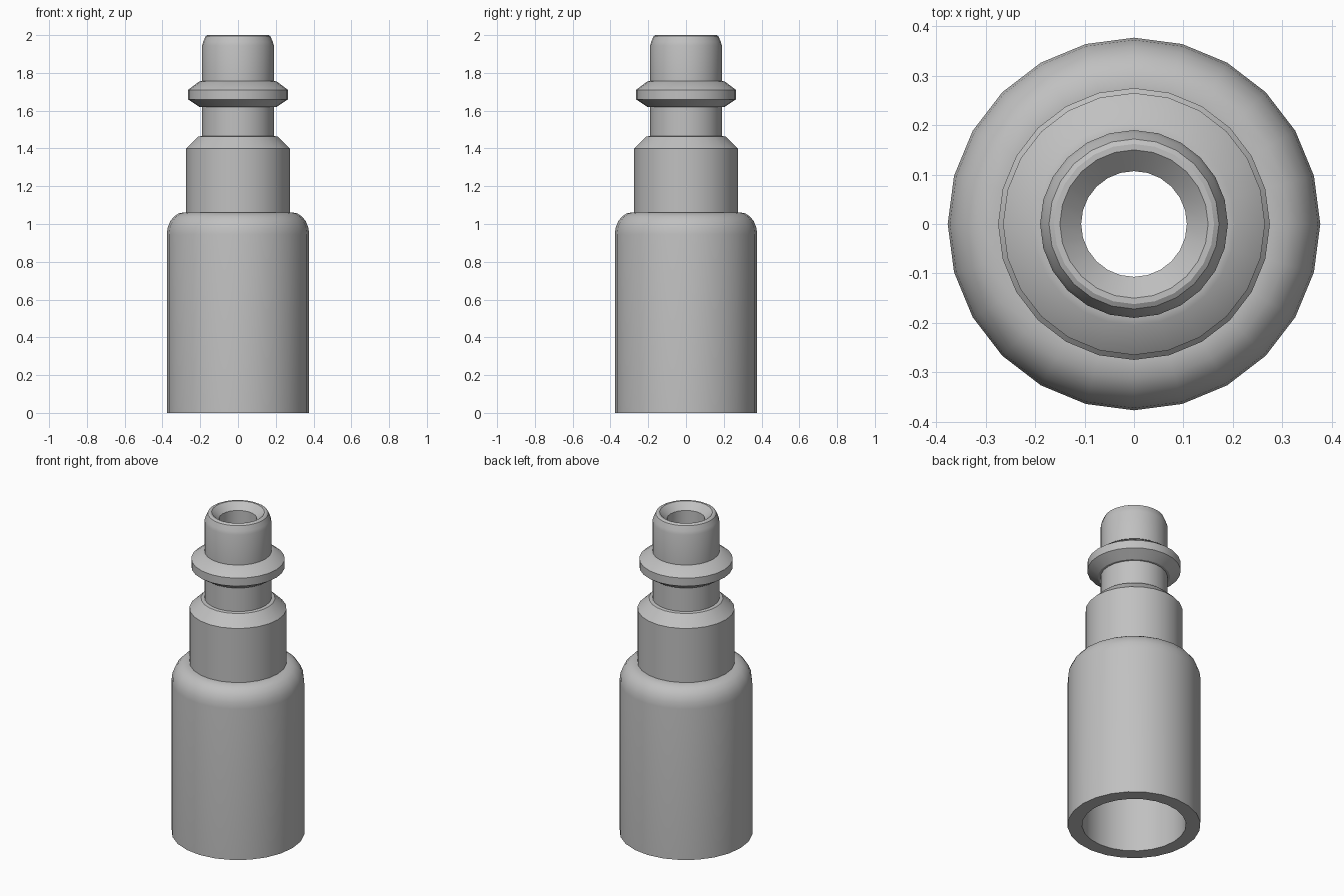
import bpy, bmesh
from math import tau, pi, sin, cos

SIDES = 24

cube = bpy.data.objects.get("Cube")
if cube:
    bpy.data.objects.remove(cube, do_unlink=True)

metal = bpy.data.materials.new("grey_metal")
metal.use_nodes = True
grey = (0.53, 0.53, 0.53, 1)
metal.diffuse_color = grey
metal.node_tree.nodes["Principled BSDF"].inputs["Base Color"].default_value = grey


def lathe(name, profile):
    """Spin a closed (radius, height) profile around the z axis."""
    bm = bmesh.new()
    verts = [bm.verts.new((r, 0, z)) for r, z in profile]
    edges = [bm.edges.new((a, b)) for a, b in zip(verts, verts[1:] + verts[:1])]
    bmesh.ops.spin(bm, geom=verts + edges, cent=(0, 0, 0), axis=(0, 0, 1),
                   angle=tau, steps=SIDES, use_duplicate=False)
    bmesh.ops.remove_doubles(bm, verts=bm.verts, dist=0.0005)
    bmesh.ops.recalc_face_normals(bm, faces=bm.faces)
    mesh = bpy.data.meshes.new(name)
    bm.to_mesh(mesh)
    bm.free()
    mesh.materials.append(metal)
    obj = bpy.data.objects.new(name, mesh)
    bpy.context.collection.objects.link(obj)
    bpy.ops.object.select_all(action='DESELECT')
    obj.select_set(True)
    bpy.context.view_layer.objects.active = obj
    bpy.ops.object.shade_smooth_by_angle(angle=pi / 6)
    return obj


# Wide sleeve with a rounded shoulder
shoulder = [(0.285 + 0.092 * cos(i * pi / 10), 0.945 + 0.117 * sin(i * pi / 10))
            for i in range(6)]
sleeve = [(0.377, 0)] + shoulder

# Middle collar with a chamfered top
collar = [(0.275, 1.062), (0.275, 1.4), (0.21, 1.463), (0.19, 1.466)]

# Neck with a chamfered flange
flange = [(0.19, 1.62), (0.205, 1.62), (0.265, 1.66), (0.265, 1.71),
          (0.205, 1.755), (0.19, 1.757)]

# Rounded mouth and its countersink
mouth = [(0.19, 1.945), (0.184, 1.965), (0.172, 1.994), (0.162, 2.0),
         (0.15, 2.0), (0.107, 1.96)]

# Stepped bore running down to the open base
bore = [(0.107, 1.42), (0.193, 1.36), (0.193, 0.98), (0.295, 0.92), (0.295, 0)]

lathe("hose_fitting", sleeve + collar + flange + mouth + bore)
